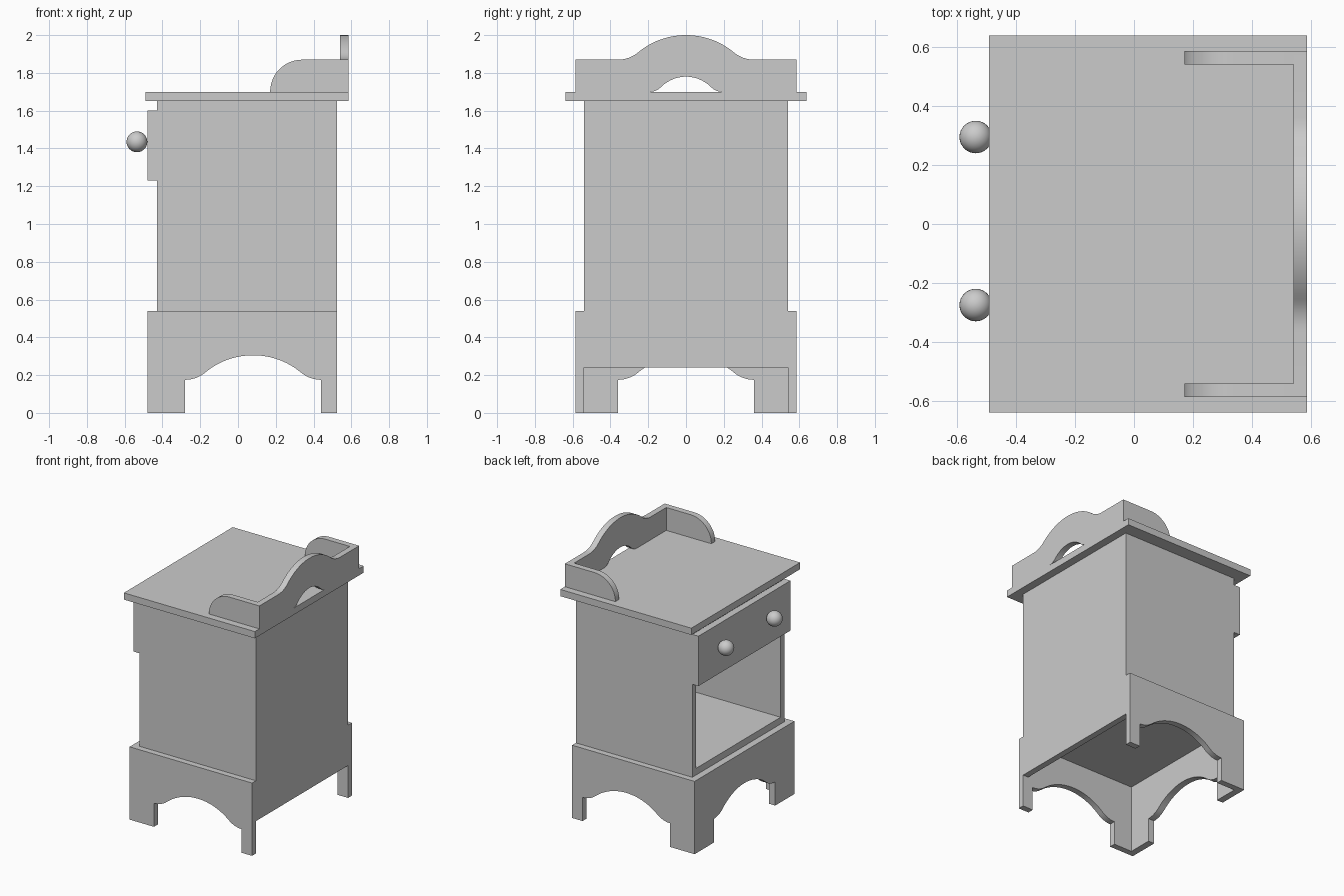
import bpy, bmesh, math

if "Cube" in bpy.data.objects:
    bpy.data.objects.remove(bpy.data.objects["Cube"])

wood = bpy.data.materials.new("plain_grey")
wood.diffuse_color = (0.6, 0.6, 0.6, 1)
wood.use_nodes = True
wood.node_tree.nodes["Principled BSDF"].inputs["Base Color"].default_value = wood.diffuse_color


def finish(name, bm):
    bmesh.ops.recalc_face_normals(bm, faces=bm.faces)
    me = bpy.data.meshes.new(name)
    bm.to_mesh(me)
    bm.free()
    me.materials.append(wood)
    ob = bpy.data.objects.new(name, me)
    bpy.context.collection.objects.link(ob)
    bpy.ops.object.select_all(action='DESELECT')
    ob.select_set(True)
    bpy.context.view_layer.objects.active = ob
    bpy.ops.object.shade_smooth_by_angle(angle=math.radians(30))
    return ob


def board(name, outline, axis, lo, hi):
    """Extrude an outline of (horizontal, z) points along the x or y axis."""
    bm = bmesh.new()
    place = (lambda h, z: (lo, h, z)) if axis == 'x' else (lambda h, z: (h, lo, z))
    face = bm.faces.new([bm.verts.new(place(h, z)) for h, z in outline])
    moved = bmesh.ops.extrude_face_region(bm, geom=[face])['geom']
    shift = (hi - lo, 0, 0) if axis == 'x' else (0, hi - lo, 0)
    bmesh.ops.translate(bm, vec=shift,
                        verts=[v for v in moved if isinstance(v, bmesh.types.BMVert)])
    return finish(name, bm)


def box(name, x0, x1, y0, y1, z0, z1):
    return board(name, [(x0, z0), (x1, z0), (x1, z1), (x0, z1)], 'y', y0, y1)


def arch(center, half, base, rise, n=12):
    """Bell arch from left to right: convex crown with flared concave ends."""
    join, total = 0.254, 0.36
    r1 = 0.387
    ang = math.asin(join / r1)
    r2 = (total - join) / math.sin(ang)
    top = r1 * (1 - math.cos(ang)) + r2 * (1 - math.cos(ang))
    side = []
    for i in range(n + 1):
        a = ang * i / n
        side.append((r1 * math.sin(a), top - r1 * (1 - math.cos(a))))
    for i in range(1, n // 2 + 1):
        a = ang * (1 - i / (n // 2))
        side.append((total - r2 * math.sin(a), r2 * (1 - math.cos(a))))
    curve = [(-u, v) for u, v in reversed(side)] + side[1:]
    return [(center + u * half / total, base + v * rise / top) for u, v in curve]


def plinth_outline(lo, hi, center):
    """Plinth board with two feet and an arched cutout between them."""
    return ([(lo, 0), (center - 0.36, 0)] + arch(center, 0.36, 0.175, 0.13)
            + [(center + 0.36, 0), (hi, 0), (hi, 0.54), (lo, 0.54)])


# Plinth
board("plinth_front", plinth_outline(-0.585, 0.585, 0), 'x', -0.48, -0.43)
for side, y in (("left", 0.54), ("right", -0.585)):
    board("plinth_" + side, plinth_outline(-0.43, 0.525, 0.08), 'y', y, y + 0.045)

# Cabinet carcass, open below the drawer
for side, y in (("left", 0.495), ("right", -0.54)):
    box("cabinet_side_" + side, -0.43, 0.48, y, y + 0.045, 0.50, 1.65)
box("cabinet_back", 0.48, 0.525, -0.54, 0.54, 0.24, 1.65)
box("cabinet_floor", -0.43, 0.48, -0.495, 0.495, 0.50, 0.59)
box("drawer_shelf", -0.43, 0.48, -0.495, 0.495, 1.23, 1.28)
box("top_rail", -0.43, 0.48, -0.495, 0.495, 1.60, 1.65)

# Drawer front and knobs
box("drawer_front", -0.48, -0.43, -0.54, 0.54, 1.23, 1.60)
for i, y in enumerate((-0.274, 0.294)):
    bm = bmesh.new()
    bmesh.ops.create_uvsphere(bm, u_segments=32, v_segments=16, radius=0.055)
    bmesh.ops.translate(bm, vec=(-0.535, y, 1.435), verts=bm.verts)
    finish("knob_%d" % (i + 1), bm)

# Tabletop
box("tabletop", -0.49, 0.585, -0.638, 0.638, 1.65, 1.70)

# Gallery: arched back board with a handle opening, rounded side rails
board("gallery_back",
      [(-0.585, 1.70)] + arch(0, 0.19, 1.70, 0.08) + [(0.585, 1.70), (0.585, 1.87)]
      + arch(0, 0.36, 1.87, 0.13)[::-1] + [(-0.585, 1.87)], 'x', 0.54, 0.585)
nose = [(0.34 - 0.17 * math.cos(a), 1.70 + 0.17 * math.sin(a))
        for a in (math.pi / 2 * i / 12 for i in range(13))]
for side, y in (("left", 0.54), ("right", -0.585)):
    board("gallery_rail_" + side, nose + [(0.54, 1.87), (0.54, 1.70)], 'y', y, y + 0.045)
